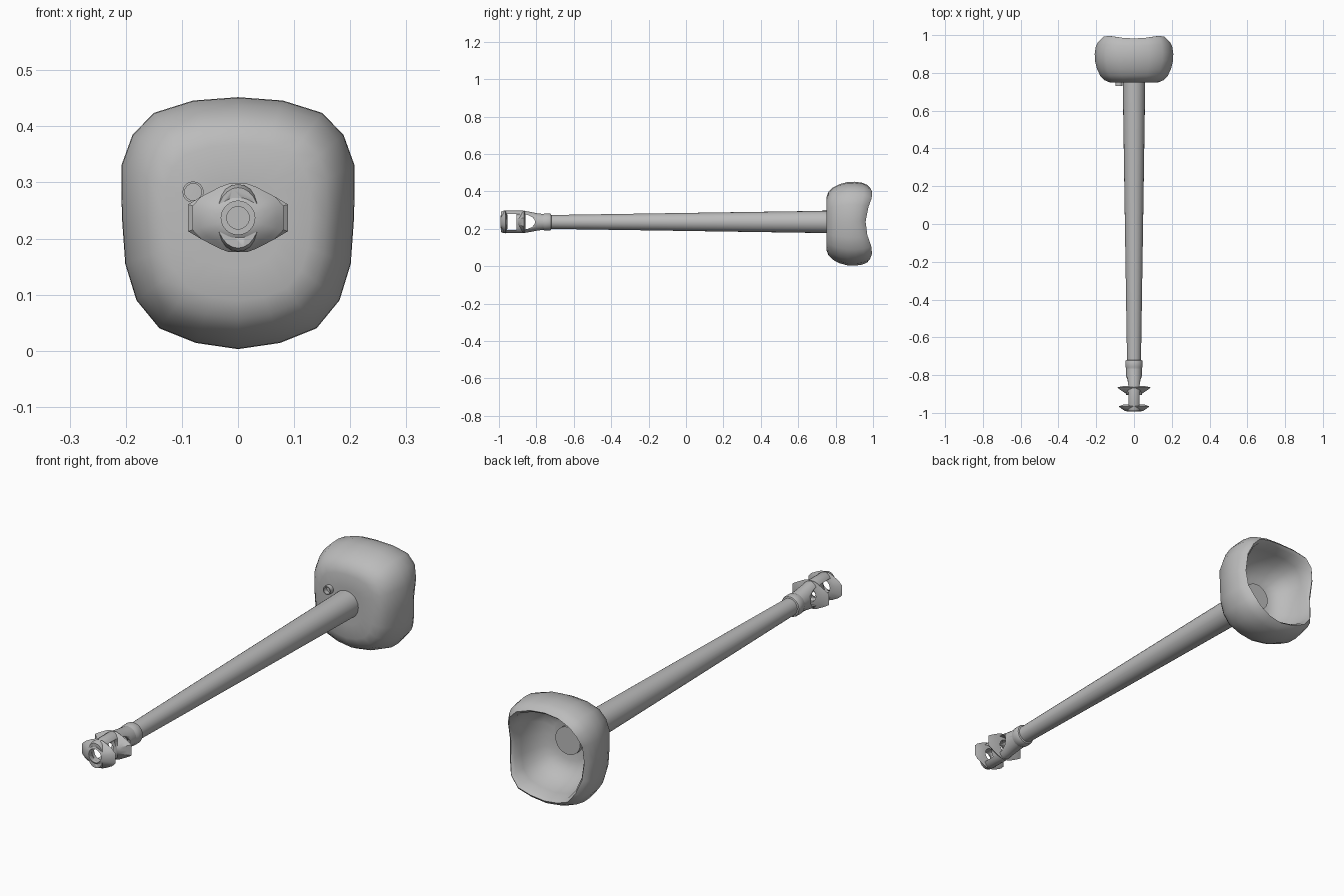
import bpy, bmesh, math
from math import sin, cos, pi

if "Cube" in bpy.data.objects:
    bpy.data.objects.remove(bpy.data.objects["Cube"])

AXIS_Z = 0.237  # height of the barrel axis

steel = bpy.data.materials.new("grey steel")
steel.diffuse_color = (0.5, 0.5, 0.5, 1)
steel.use_nodes = True
steel.node_tree.nodes["Principled BSDF"].inputs["Base Color"].default_value = steel.diffuse_color


def finish(name, bm, angle=35):
    """Turn a bmesh into a smooth-shaded object."""
    bmesh.ops.remove_doubles(bm, verts=bm.verts, dist=1e-5)
    bmesh.ops.recalc_face_normals(bm, faces=bm.faces)
    me = bpy.data.meshes.new(name)
    bm.to_mesh(me)
    bm.free()
    ob = bpy.data.objects.new(name, me)
    bpy.context.collection.objects.link(ob)
    me.materials.append(steel)
    bpy.ops.object.select_all(action='DESELECT')
    ob.select_set(True)
    bpy.context.view_layer.objects.active = ob
    bpy.ops.object.shade_smooth_by_angle(angle=math.radians(angle))
    return ob


def loft(name, rings, closed=False, caps=(True, True), angle=35):
    """Skin a list of equal-length point rings."""
    bm = bmesh.new()
    vs = [[bm.verts.new(p) for p in r] for r in rings]
    n = len(vs[0])
    pairs = list(zip(vs, vs[1:])) + ([(vs[-1], vs[0])] if closed else [])
    for a, b in pairs:
        for i in range(n):
            j = (i + 1) % n
            bm.faces.new((a[i], a[j], b[j], b[i]))
    if not closed:
        for ring, cap in ((vs[0], caps[0]), (vs[-1], caps[1])):
            if cap:
                bm.faces.new(ring)
    return finish(name, bm, angle)


def oval(y, rx, rz=None, n=24, x=0, z=AXIS_Z):
    rz = rx if rz is None else rz
    return [(x + rx * cos(2 * pi * i / n), y, z + rz * sin(2 * pi * i / n)) for i in range(n)]


def cut(target, cutter):
    m = target.modifiers.new("cut", 'BOOLEAN')
    m.operation, m.solver, m.object = 'DIFFERENCE', 'EXACT', cutter
    bpy.ops.object.select_all(action='DESELECT')
    target.select_set(True)
    bpy.context.view_layer.objects.active = target
    bpy.ops.object.modifier_apply(modifier=m.name)
    bpy.data.objects.remove(cutter)


# Mantlet: rounded-square shell, hollow at the back, with a saddle-shaped rim
half = [(0, .452), (.08, .446), (.15, .424), (.188, .385), (.208, .33), (.207, .24),
        (.201, .155), (.181, .09), (.14, .04), (.075, .014), (0, .003)]
outline = half + [(-x, z) for x, z in half[-2:0:-1]]


def shell_ring(y, s):
    pts = []
    for x, z in outline:
        c = cos(2 * math.atan2(z - .23, x))
        dip = .04 * max(0, c) + .018 * max(0, -c)
        w = min(1, max(0, (y - .87) / .12))
        pts.append((x * s, y - dip * w, .23 + (z - .23) * s))
    return pts


loft("mantlet", [shell_ring(y, s) for y, s in (
    (.75, .35), (.75, .62), (.762, .76), (.785, .86), (.82, .94), (.865, .995), (.91, 1),
    (.955, .975), (.985, .925), (1.0, .86), (.985, .81), (.93, .79), (.87, .72),
    (.82, .58), (.80, .38))], angle=50)

# Barrel: long taper with a collar and a blind bore at the muzzle
loft("barrel", [oval(y, r) for y, r in (
    (.82, .0605), (.75, .0595), (.15, .0505), (-.72, .037), (-.722, .043), (-.73, .046),
    (-.755, .046), (-.765, .042), (-.80, .042), (-.80, .02), (-.68, .02))])

# Muzzle brake body: oval tube opened by side windows
body = loft("muzzle_brake_body", [oval(y, rx, rz) for y, rx, rz in (
    (-.76, .042, .042), (-.80, .042, .047), (-.835, .041, .054), (-.87, .042, .060),
    (-.975, .042, .060), (-.99, .038, .054))])
cut(body, loft("bore_cutter", [oval(-1.05, .03), oval(-.80, .03)]))
cut(body, loft("throat_cutter", [oval(-.82, .02), oval(-.70, .02)]))
front_window = [(-.97, .042), (-.905, .042), (-.905, -.042), (-.97, -.042)]
rear_window = [(-.868, .042), (-.845, .037), (-.82, .025), (-.808, .008),
               (-.808, -.008), (-.82, -.025), (-.845, -.037), (-.868, -.042)]
for prof in (front_window, rear_window):
    cut(body, loft("window_cutter", [[(x, y, AXIS_Z + z) for y, z in prof] for x in (-.1, .1)]))


# Baffles: winged plates with a round hole, swept to a thin edge
def wing(y, w, s=1.0):
    pts = []
    for i in range(24):
        a = 2 * pi * i / 24
        # straight slope between the crown and the upright tip, clipped by the tip
        c, d = abs(cos(a)), abs(sin(a))
        r = min(w / max(c, 1e-6), .072 / (d + .52 * c), .061 / max(d, 1e-6))
        pts.append((r * s * cos(a), y, AXIS_Z + r * s * sin(a)))
    return pts


for name, w, prof, hole in (
        ("front_baffle", .081, (-.993, -.99, -.966, -.955), .03),
        ("rear_baffle", .089, (-.905, -.892, -.865, -.858), .03)):
    y0, y1, ye, y2 = prof
    loft(name, [oval(y0, hole), wing(y1, w, .58), wing((y1 + ye) / 2 + .002, w, .85),
                wing(ye, w), wing(y2 - .001, w, .7), oval(y2, hole)], closed=True)

# Sight port: short open tube beside the barrel
loft("sight_port", [oval(y, r, n=16, x=-.08, z=.283) for y, r in (
    (.79, .019), (.73, .019), (.73, .015), (.755, .015))])
